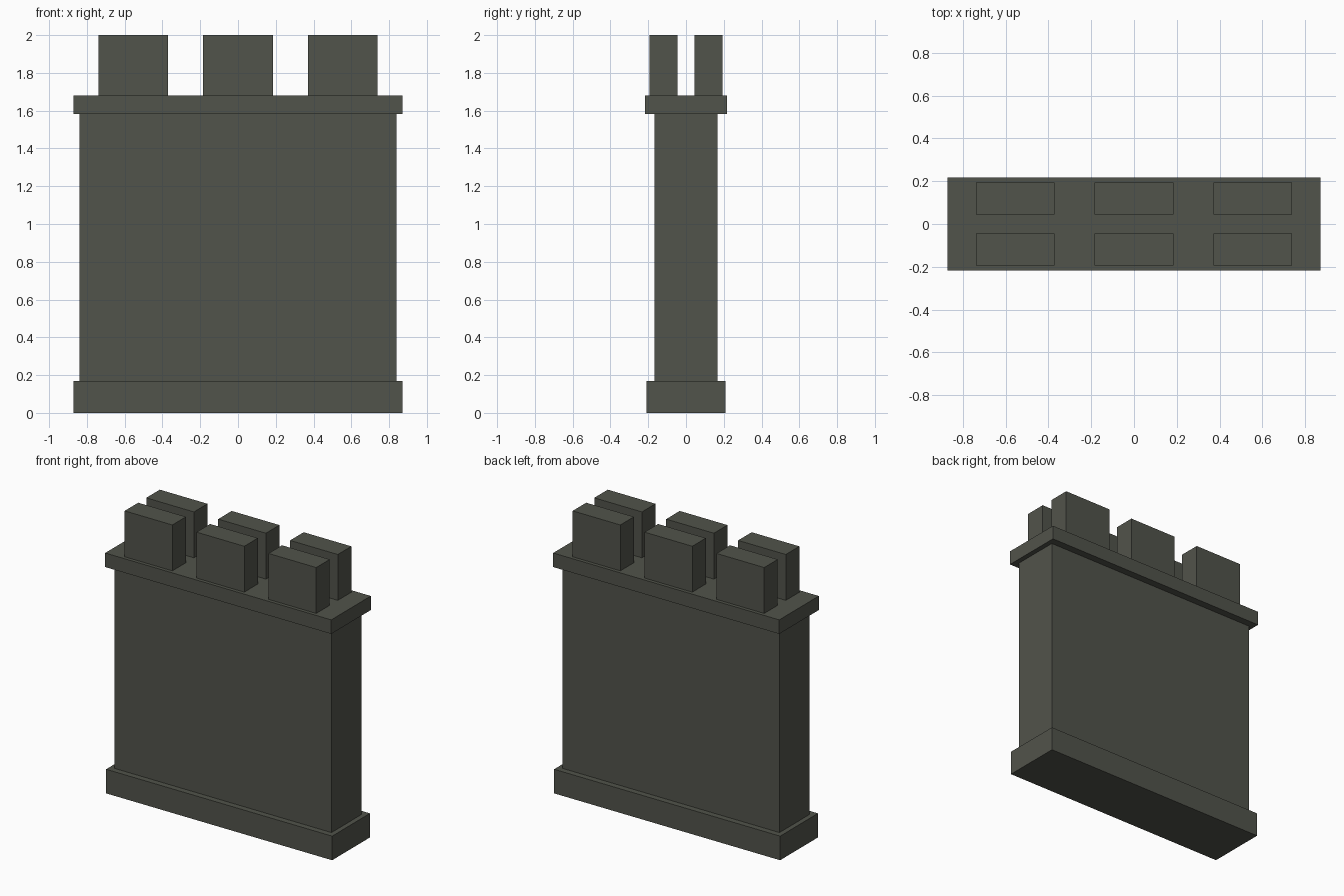
import bpy

if "Cube" in bpy.data.objects:
    bpy.data.objects.remove(bpy.data.objects["Cube"])

stone = bpy.data.materials.new("dark_stone")
stone.diffuse_color = (0.083, 0.087, 0.07, 1)
stone.use_nodes = True
stone.node_tree.nodes["Principled BSDF"].inputs["Base Color"].default_value = stone.diffuse_color


def box(name, x, y, z0, z1, sx, sy):
    """Box centred on x, y, spanning z0 to z1, with full sizes sx, sy."""
    bpy.ops.mesh.primitive_cube_add(size=1, location=(x, y, (z0 + z1) / 2))
    ob = bpy.context.object
    ob.name = name
    ob.scale = (sx, sy, z1 - z0)
    bpy.ops.object.transform_apply(location=False, rotation=False, scale=True)
    ob.data.materials.append(stone)
    return ob


# Wall body between a plinth and a projecting walkway slab
box("plinth", 0, 0, 0, 0.168, 1.744, 0.416)
box("wall_body", 0, 0, 0.168, 1.582, 1.676, 0.333)
box("walkway_slab", 0, 0, 1.582, 1.68, 1.744, 0.436)

# Two rows of three battlement blocks
for row, y in (("front", -0.119), ("back", 0.119)):
    for i in range(3):
        box(f"{row}_battlement_{i + 1}", (i - 1) * 0.555, y, 1.68, 2.0, 0.368, 0.149)
